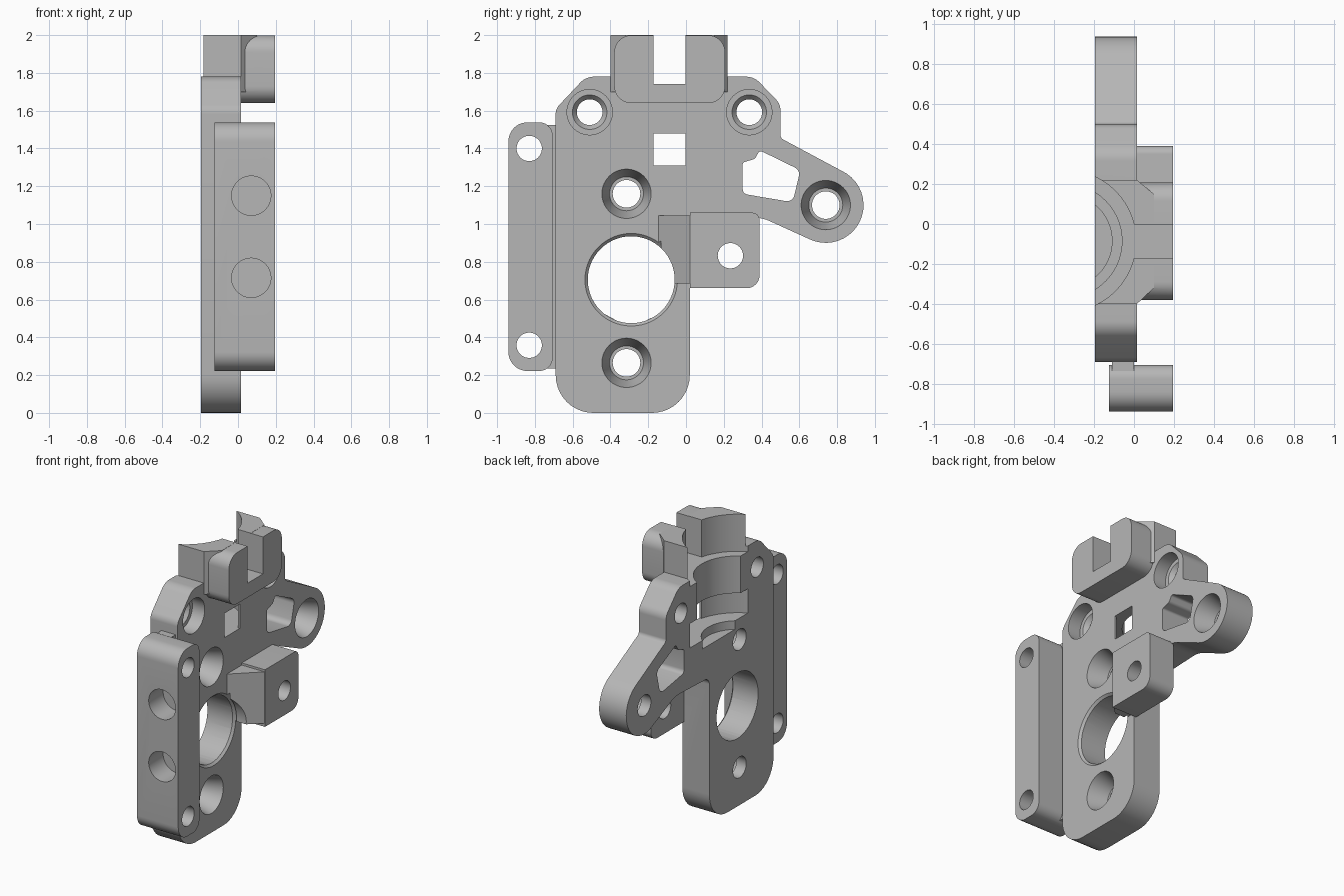
import bpy, bmesh, math
from mathutils import Vector, Matrix

cube = bpy.data.objects.get("Cube")
if cube:
    bpy.data.objects.remove(cube, do_unlink=True)

grey = bpy.data.materials.new("mid grey")
grey.use_nodes = True
grey.diffuse_color = (0.47, 0.47, 0.47, 1)
grey.node_tree.nodes["Principled BSDF"].inputs["Base Color"].default_value = grey.diffuse_color

BACK, FACE, FRONT = -0.195, 0.015, 0.195   # main depth levels along x


def make_object(name, bm):
    bmesh.ops.recalc_face_normals(bm, faces=bm.faces)
    mesh = bpy.data.meshes.new(name)
    bm.to_mesh(mesh)
    bm.free()
    mesh.materials.append(grey)
    obj = bpy.data.objects.new(name, mesh)
    bpy.context.collection.objects.link(obj)
    return obj


def rounded(corners, steps=10):
    """Turn (u, v, radius) corners into an outline with true arcs."""
    out = []
    for i, (u, v, r) in enumerate(corners):
        p = Vector((u, v))
        if r == 0:
            out.append(p)
            continue
        d1 = (Vector(corners[i - 1][:2]) - p).normalized()
        d2 = (Vector(corners[(i + 1) % len(corners)][:2]) - p).normalized()
        half = d1.angle(d2) / 2
        c = p + (d1 + d2).normalized() * r / math.sin(half)
        a, b = (p + d * r / math.tan(half) - c for d in (d1, d2))
        phi = a.angle(b)
        for k in range(steps + 1):
            s = k / steps
            out.append(c + (a * math.sin((1 - s) * phi) + b * math.sin(s * phi)) / math.sin(phi))
    return out


def prism(name, outline, lo, hi, axis="X", bevel=0.0, both=False):
    """Extrude an outline along x (y, z points) or z (x, y points)."""
    place = (lambda p, w: (w, p[0], p[1])) if axis == "X" else (lambda p, w: (p[0], p[1], w))
    bm = bmesh.new()
    a = [bm.verts.new(place(p, lo)) for p in outline]
    b = [bm.verts.new(place(p, hi)) for p in outline]
    back, front = bm.faces.new(a), bm.faces.new(b)
    for i in range(len(a)):
        bm.faces.new((a[i - 1], a[i], b[i], b[i - 1]))
    if bevel:
        edges = list(front.edges) + (list(back.edges) if both else [])
        bmesh.ops.bevel(bm, geom=edges, offset=bevel, segments=1, affect="EDGES")
    return make_object(name, bm)


def rect(u0, u1, v0, v1, r=0):
    return rounded([(u0, v0, r), (u1, v0, r), (u1, v1, r), (u0, v1, r)])


def cylinder(name, start, end, r1, r2=None):
    a, b = Vector(start), Vector(end)
    bm = bmesh.new()
    turn = (b - a).to_track_quat("Z", "Y").to_matrix().to_4x4()
    bmesh.ops.create_cone(bm, cap_ends=True, segments=56, radius1=r1,
                          radius2=r1 if r2 is None else r2, depth=(b - a).length,
                          matrix=Matrix.Translation((a + b) / 2) @ turn)
    return make_object(name, bm)


def combine(target, tool, operation):
    mod = target.modifiers.new(operation, "BOOLEAN")
    mod.operation, mod.solver, mod.object = operation, "EXACT", tool
    graph = bpy.context.evaluated_depsgraph_get()
    mesh = bpy.data.meshes.new_from_object(target.evaluated_get(graph))
    target.modifiers.clear()
    target.data = mesh
    bpy.data.objects.remove(tool, do_unlink=True)


def drill(target, y, z, r):
    combine(target, cylinder("drill", (-0.4, y, z), (0.4, y, z), r), "DIFFERENCE")


# Main plate with its arm
arm_y, arm_z, arm_r = 0.74, 1.1, 0.2
arm_end = [(arm_y + arm_r * math.cos(math.radians(t)), arm_z + arm_r * math.sin(math.radians(t)), 0)
           for t in range(-115, 66, 9)]
outline = ([(-0.69, 0, 0.2), (0.02, 0, 0.2), (0.02, 1.02, 0.05), (0.4, 1.035, 0.2)] + arm_end +
           [(0.5, 1.455, 0.03), (0.5, 1.635, 0.08), (0.36, 1.78, 0.1),
            (-0.53, 1.78, 0.1), (-0.69, 1.61, 0.07)])
body = prism("main_plate", rounded(outline), BACK, FACE, bevel=0.014)

# Top clamp block, front clamp pad and side tab
clamp = [(BACK, -0.4), (0.015, -0.4), (0.1, -0.32), (0.1, 0.15), (0.015, 0.22), (BACK, 0.22)]
combine(body, prism("clamp_block", clamp, 1.7, 2.0, "Z"), "UNION")
combine(body, prism("clamp_pad", rect(-0.38, 0.207, 1.64, 1.999, 0.09), 0, FRONT), "UNION")
tab = rounded([(0.02, 0.66, 0), (0.39, 0.66, 0.07), (0.39, 1.06, 0.04), (0.02, 1.06, 0)])
combine(body, prism("side_tab", tab, 0, FRONT), "UNION")
web = [(0, -0.145), (0.016, -0.145), (0.194, 0.022), (0.194, 0.1), (0, 0.1)]
combine(body, prism("tab_web", web, 0.685, 1.045, "Z"), "UNION")

# Stepped round channel in the back
for lo, hi, r in ((1.74, 2.1, 0.355), (1.47, 1.75, 0.285), (1.31, 1.48, 0.355), (1.25, 1.32, 0.235)):
    combine(body, cylinder("channel", (-0.345, -0.085, lo), (-0.345, -0.085, hi), r), "DIFFERENCE")

# Notch in the clamp and square window below it
for z0, z1 in ((1.74, 2.1), (1.31, 1.48)):
    combine(body, prism("notch", rect(-0.172, -0.002, z0, z1), -0.1, 0.4), "DIFFERENCE")

# Window in the arm
window = rounded([(0.3, 1.16, 0.03), (0.565, 1.115, 0.04), (0.605, 1.285, 0.04),
                  (0.39, 1.39, 0.015), (0.365, 1.345, 0.03), (0.3, 1.325, 0.015)], 5)
combine(body, prism("arm_window", window, -0.4, 0.1), "DIFFERENCE")

# Large round opening with a chamfered rim
drill(body, -0.29, 0.705, 0.23)
combine(body, cylinder("rim", (0, -0.29, 0.705), (0.03, -0.29, 0.705), 0.23, 0.26), "DIFFERENCE")

# Countersunk screw holes
for y, z in ((-0.315, 1.16), (-0.315, 0.265), (arm_y, arm_z)):
    drill(body, y, z, 0.073)
    combine(body, cylinder("sink", (-0.12, y, z), (0.02, y, z), 0.09, 0.132), "DIFFERENCE")

# Counterbored shoulder holes
for y in (-0.51, 0.335):
    drill(body, y, 1.592, 0.068)
    combine(body, cylinder("bore", (-0.08, y, 1.592), (0.1, y, 1.592), 0.12), "DIFFERENCE")
    combine(body, cylinder("sink", (-0.11, y, 1.592), (-0.079, y, 1.592), 0.068, 0.092), "DIFFERENCE")

# Hole in the side tab
drill(body, 0.235, 0.832, 0.067)

# Mounting bar with joining strip and its holes
bar_shape = rounded([(-0.94, 0.222, 0.1), (-0.706, 0.222, 0.07), (-0.706, 1.538, 0.07), (-0.94, 1.538, 0.1)])
bar = prism("mounting_bar", bar_shape, FRONT, -0.125, bevel=0.014)
combine(bar, prism("joining_strip", rect(-0.76, -0.675, 0.235, 1.525), -0.11, 0.0), "UNION")
for z in (0.358, 1.4):
    drill(bar, -0.83, z, 0.067)
for z in (0.715, 1.15):
    combine(bar, cylinder("socket", (0.07, -1.1, z), (0.07, -0.78, z), 0.104), "DIFFERENCE")

# Smooth curved walls, keep edges sharp
bpy.ops.object.select_all(action="DESELECT")
for obj in (body, bar):
    obj.select_set(True)
bpy.context.view_layer.objects.active = body
bpy.ops.object.shade_smooth_by_angle(angle=math.radians(30))
